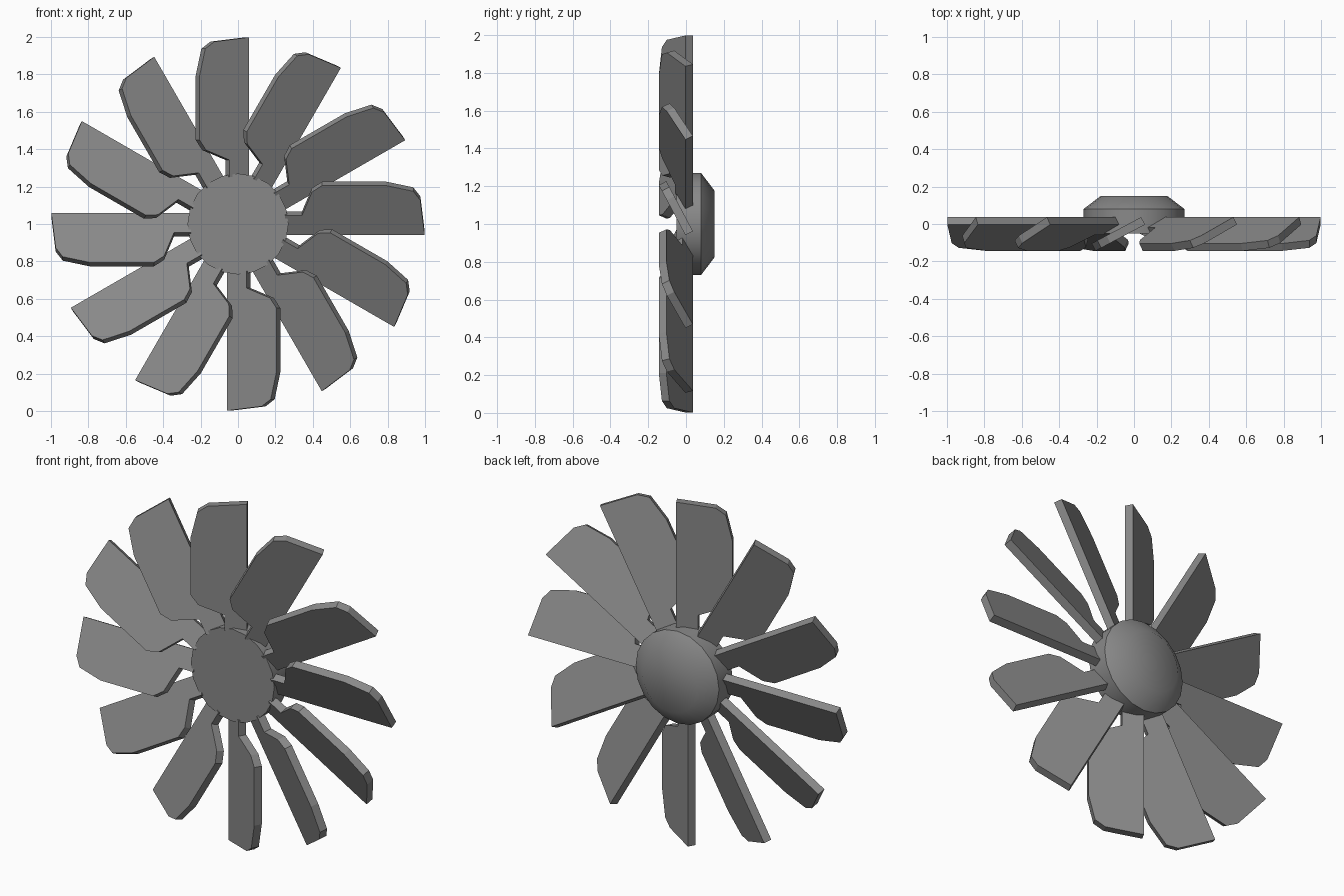
import bpy, bmesh, math
from mathutils import Matrix, Vector

if "Cube" in bpy.data.objects:
    bpy.data.objects.remove(bpy.data.objects["Cube"])

COLOUR = (0.25, 0.25, 0.25, 1.0)
CENTRE = Vector((0, 0, 1.0))
BLADES = 12
PITCH = math.radians(28)
THICK = 0.045

grey = bpy.data.materials.new("grey metal")
grey.use_nodes = True
grey.diffuse_color = COLOUR
grey.node_tree.nodes["Principled BSDF"].inputs["Base Color"].default_value = COLOUR


def finish(bm, name):
    """Turn a bmesh into a linked grey object."""
    bmesh.ops.recalc_face_normals(bm, faces=bm.faces)
    mesh = bpy.data.meshes.new(name)
    bm.to_mesh(mesh)
    bm.free()
    mesh.materials.append(grey)
    obj = bpy.data.objects.new(name, mesh)
    bpy.context.collection.objects.link(obj)
    return obj


# Hub: flat front disc, short wall and shallow domed back, as a lathed profile
SIDES = 20
profile = [(0.27, -0.05), (0.27, 0.08), (0.178, 0.15)]  # radius, depth
bm = bmesh.new()
rings = []
for radius, y in profile:
    angles = [2 * math.pi * i / SIDES for i in range(SIDES)]
    rings.append([bm.verts.new(CENTRE + Vector((radius * math.sin(a), y, radius * math.cos(a))))
                  for a in angles])
for low, high in zip(rings, rings[1:]):
    for i in range(SIDES):
        j = (i + 1) % SIDES
        bm.faces.new((low[i], low[j], high[j], high[i]))
bm.faces.new(rings[0])
bm.faces.new(rings[-1])
hub = finish(bm, "hub")
bpy.ops.object.select_all(action="DESELECT")
hub.select_set(True)
bpy.context.view_layer.objects.active = hub
bpy.ops.object.shade_smooth_by_angle(angle=math.radians(45))

# Blade outline: distance from the axis, distance across the blade
outline = [(0.25, -0.055), (0.998, -0.055), (0.975, 0.155), (0.937, 0.21),
           (0.79, 0.245), (0.45, 0.245), (0.395, 0.205), (0.342, 0.063), (0.25, 0.063)]


def blade(index):
    """Extruded flat paddle, pitched about its length, then turned round the hub."""
    bm = bmesh.new()
    face = bm.faces.new([bm.verts.new((-c, -THICK / 2, r)) for r, c in outline])
    out = bmesh.ops.extrude_face_region(bm, geom=[face])
    moved = [v for v in out["geom"] if isinstance(v, bmesh.types.BMVert)]
    bmesh.ops.translate(bm, verts=moved, vec=(0, THICK, 0))
    turn = (Matrix.Translation(CENTRE)
            @ Matrix.Rotation(2 * math.pi * index / BLADES, 4, "Y")
            @ Matrix.Translation((0, -0.009, 0))
            @ Matrix.Rotation(PITCH, 4, "Z"))
    bm.transform(turn)
    finish(bm, f"blade_{index + 1}")


for i in range(BLADES):
    blade(i)
